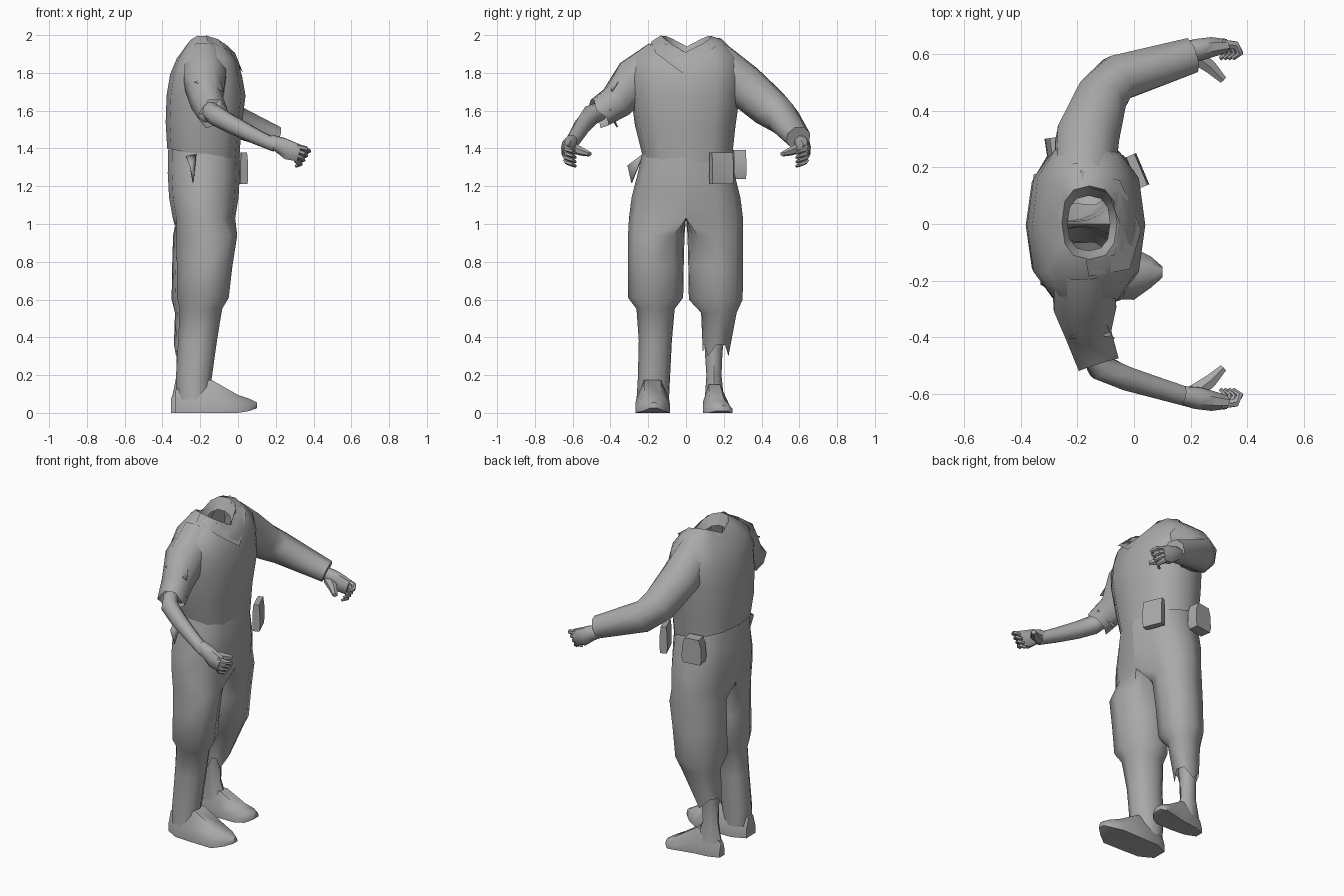
import bpy, bmesh, math
from mathutils import Vector

cloth = bpy.data.materials.new("plain_grey")
cloth.diffuse_color = (0.4, 0.4, 0.4, 1)


def finish(name, bm, angle=50):
    bmesh.ops.recalc_face_normals(bm, faces=bm.faces)
    mesh = bpy.data.meshes.new(name)
    bm.to_mesh(mesh)
    bm.free()
    mesh.materials.append(cloth)
    ob = bpy.data.objects.new(name, mesh)
    bpy.context.collection.objects.link(ob)
    bpy.ops.object.select_all(action='DESELECT')
    ob.select_set(True)
    bpy.context.view_layer.objects.active = ob
    bpy.ops.object.shade_smooth_by_angle(angle=math.radians(angle))
    return ob


def skin(name, rings, start=True, end=True, angle=50, closed=True, split=False):
    """Bridge rings of points; split leaves out faces on the middle plane."""
    bm = bmesh.new()
    rows = [[bm.verts.new(p) for p in r] for r in rings]
    n = len(rows[0])
    for a, b in zip(rows, rows[1:]):
        for i in range(n if closed else n - 1):
            j = (i + 1) % n
            quad = (a[i], a[j], b[j], b[i])
            if not (split and all(abs(v.co.y) < 1e-4 for v in quad)):
                bm.faces.new(quad)
    if start:
        bm.faces.new(rows[0])
    if end:
        bm.faces.new(rows[-1])
    return finish(name, bm, angle)


def power(v, p):
    return math.copysign(abs(v) ** p, v)


def level(x0, x1, y0, y1, zb, zf=None, peak=0.0, n=12, p=0.8):
    """Rounded ring: height zb at the back, zf at the front, raised at the sides by peak."""
    zf = zb if zf is None else zf
    pts = []
    for i in range(n):
        t = 2 * math.pi * i / n
        c, s = power(math.cos(t), p), power(math.sin(t), p)
        pts.append(((x0 + x1) / 2 + c * (x1 - x0) / 2,
                    (y0 + y1) / 2 + s * (y1 - y0) / 2,
                    zb + (zf - zb) * (c + 1) / 2 + peak * abs(s)))
    return pts


def hip(x0, x1, w, zb, zf, p=0.85):
    """Half hip ring: seven outer points, five on the middle plane."""
    pts = []
    for i in range(12):
        t = math.pi * i / 6
        c = power(math.cos(t), p) if i <= 6 else -1 + (i - 6) / 3
        s = power(math.sin(t), p) if 0 < i < 6 else 0
        pts.append(((x0 + x1) / 2 + c * (x1 - x0) / 2, s * w, zb + (zf - zb) * (c + 1) / 2))
    return pts


def leg(x0, x1, y0, y1, z, skew=0.02):
    """Leg ring (inner y0, outer y1) whose points line up with a hip ring."""
    pts = []
    for i in range(12):
        a = -40 + i * 260 / 6 if i <= 6 else 220 + (i - 6) * 100 / 6
        c, s = math.cos(math.radians(a)), math.sin(math.radians(a))
        pts.append(((x0 + x1) / 2 + c * (x1 - x0) / 2 + skew * s,
                    (y0 + y1) / 2 + s * (y1 - y0) / 2, z))
    return pts


def tube(name, path, n=8, start=True, end=True, jag=0.0):
    """Limb along (x, y, z, half width, half height) stations."""
    pts = [Vector(q[:3]) for q in path]
    rings = []
    for k, q in enumerate(path):
        d = (pts[min(k + 1, len(pts) - 1)] - pts[max(k - 1, 0)]).normalized()
        side = d.cross(Vector((0, 0, 1))).normalized()
        up = side.cross(d)
        ring = []
        for i in range(n):
            t = 2 * math.pi * (i + 0.5) / n
            v = pts[k] + side * math.cos(t) * q[3] + up * math.sin(t) * q[4]
            if jag and k == len(path) - 1:
                v += d * jag * (1 if i % 3 == 0 else -0.5)
            ring.append(v)
        rings.append(ring)
    return skin(name, rings, start, end)


def plate(name, pts, thick=0.008):
    bm = bmesh.new()
    bm.faces.new([bm.verts.new(p) for p in pts])
    ob = finish(name, bm)
    m = ob.modifiers.new("thickness", 'SOLIDIFY')
    m.thickness = thick
    return ob


# shirt with open hem and neck, folding into the collar hole
skin("shirt", [
    level(-0.375, 0.005, -0.23, 0.245, 1.40, 1.325),
    level(-0.383, 0.018, -0.27, 0.262, 1.54, 1.50),
    level(-0.378, 0.04, -0.292, 0.285, 1.68),
    level(-0.36, 0.022, -0.305, 0.295, 1.79, 1.78),
    level(-0.325, 0.0, -0.28, 0.275, 1.875, 1.86, 0.02),
    level(-0.275, -0.04, -0.16, 0.195, 1.925, 1.895, 0.065),
    level(-0.255, -0.06, -0.125, 0.135, 1.94, 1.905, 0.072),
    level(-0.235, -0.085, -0.095, 0.10, 1.89, 1.86, 0.05)], start=False, end=False)

# folded collar with a V point on the chest
fold = [(-0.19, 0.19, 1.982), (-0.05, 0.155, 1.94), (0.026, -0.02, 1.80),
        (-0.015, -0.16, 1.905), (-0.16, -0.185, 1.965)]
rim = [(-0.18, 0.135, 1.99), (-0.09, 0.11, 1.965), (-0.05, 0.0, 1.91),
       (-0.07, -0.11, 1.955), (-0.17, -0.13, 2.0)]
skin("collar", [fold, rim], start=False, end=False, closed=False)

# long sleeve
tube("long_sleeve", [
    (-0.175, 0.14, 1.855, 0.11, 0.13), (-0.165, 0.30, 1.738, 0.12, 0.12),
    (-0.12, 0.44, 1.617, 0.098, 0.108), (-0.06, 0.515, 1.56, 0.088, 0.092),
    (0.20, 0.595, 1.455, 0.068, 0.065)], start=False)

# short torn sleeve
tube("short_sleeve", [
    (-0.18, -0.13, 1.86, 0.11, 0.125), (-0.175, -0.27, 1.765, 0.12, 0.125),
    (-0.165, -0.37, 1.645, 0.088, 0.098), (-0.135, -0.465, 1.585, 0.08, 0.085)],
    start=False, end=False, jag=0.02)
plate("sleeve_tear_top", [(-0.23, -0.40, 1.75), (-0.11, -0.33, 1.79), (-0.08, -0.39, 1.70)])
plate("sleeve_tear_bottom", [(-0.22, -0.40, 1.58), (-0.15, -0.36, 1.515), (-0.07, -0.40, 1.61)])

# bare forearm
tube("bare_forearm", [
    (-0.15, -0.45, 1.60, 0.045, 0.05), (-0.12, -0.505, 1.575, 0.05, 0.055),
    (-0.03, -0.545, 1.525, 0.046, 0.05), (0.10, -0.585, 1.46, 0.04, 0.042),
    (0.20, -0.615, 1.415, 0.036, 0.036)], start=False, end=False)

# hands with curled fingers
for s, side in ((1, "left"), (-1, "right")):
    tube(side + "_palm", [
        (0.17, s * 0.605, 1.44, 0.034, 0.036), (0.22, s * 0.615, 1.42, 0.042, 0.045),
        (0.27, s * 0.625, 1.39, 0.038, 0.055), (0.325, s * 0.63, 1.375, 0.026, 0.048)],
        start=False)
    tube(side + "_thumb", [
        (0.21, s * 0.60, 1.405, 0.034, 0.03), (0.27, s * 0.555, 1.385, 0.026, 0.023),
        (0.315, s * 0.51, 1.37, 0.015, 0.013)], n=6, start=False)
    for i in range(4):
        z = 1.41 - i * 0.023
        x = 0.375 - i * 0.015
        tube(f"{side}_finger_{i + 1}", [
            (0.31, s * 0.638, z, 0.017, 0.015), (x - 0.015, s * 0.632, z - 0.012, 0.016, 0.014),
            (x, s * 0.605, z - 0.025, 0.013, 0.012),
            (x - 0.025, s * 0.585, z - 0.035, 0.008, 0.008)], n=6, start=False)

# trousers: each half runs from the waist down one leg
hips = [hip(-0.37, 0.005, 0.23, 1.395, 1.375), hip(-0.372, 0.01, 0.255, 1.27, 1.27),
        hip(-0.365, 0.003, 0.288, 1.14, 1.14), hip(-0.345, -0.015, 0.302, 1.03, 1.03)]
torn = [leg(-0.345, -0.035, 0.008, 0.302, 0.94), leg(-0.35, -0.06, 0.012, 0.302, 0.78),
        leg(-0.353, -0.08, 0.015, 0.30, 0.60), leg(-0.335, -0.115, 0.08, 0.268, 0.53),
        [(x, y, z + (0.02 if i % 3 else -0.04))
         for i, (x, y, z) in enumerate(leg(-0.34, -0.18, 0.09, 0.225, 0.34, 0.01))]]
boot = [leg(-0.33, -0.005, 0.008, 0.307, 0.94), leg(-0.325, -0.03, 0.012, 0.307, 0.78),
        leg(-0.325, -0.05, 0.015, 0.307, 0.61), leg(-0.31, -0.085, 0.06, 0.262, 0.55),
        leg(-0.318, -0.112, 0.075, 0.25, 0.38, 0.01), leg(-0.33, -0.14, 0.085, 0.255, 0.18, 0.01),
        leg(-0.325, -0.15, 0.09, 0.262, 0.07, 0.01)]
skin("torn_trouser_half", hips + torn, False, False, split=True)
mirrored = [[(x, -y, z) for x, y, z in r] for r in hips + boot]
skin("booted_trouser_half", mirrored, False, False, split=True)

# bare shin
skin("bare_shin", [
    level(-0.33, -0.215, 0.095, 0.205, 0.42, n=8, p=1),
    level(-0.325, -0.225, 0.10, 0.193, 0.32, n=8, p=1),
    level(-0.325, -0.225, 0.108, 0.188, 0.20, n=8, p=1),
    level(-0.35, -0.18, 0.10, 0.20, 0.08, n=8, p=1)], False, False)


def foot(name, sections):
    """Foot from (x, y0, y1, top, sole) sections."""
    rings = []
    for x, y0, y1, top, sole in sections:
        w = (y1 - y0) * 0.25
        mid = sole + (top - sole) * 0.4
        rings.append([(x, y0, sole), (x, y0, mid), (x, y0 + w, top),
                      (x, y1 - w, top), (x, y1, mid), (x, y1, sole)])
    skin(name, rings)


foot("boot_foot", [(-0.33, -0.215, -0.125, 0.12, 0), (-0.25, -0.26, -0.09, 0.16, 0),
                   (-0.14, -0.265, -0.088, 0.175, 0), (0.0, -0.268, -0.085, 0.095, 0),
                   (0.06, -0.225, -0.115, 0.075, 0.01), (0.10, -0.19, -0.15, 0.055, 0.025)])
foot("bare_foot", [(-0.355, 0.125, 0.175, 0.08, 0), (-0.29, 0.098, 0.20, 0.15, 0),
                   (-0.20, 0.09, 0.21, 0.15, 0), (-0.09, 0.09, 0.235, 0.08, 0),
                   (-0.04, 0.12, 0.245, 0.055, 0), (-0.012, 0.16, 0.22, 0.04, 0.01)])


# belt pouches with a bulging body, and a cloth strip at the hip
def pouch(name, centre, sx, sy, sz, turn):
    rings = []
    for h, k in ((-0.5, 0.85), (-0.3, 1.0), (0.2, 0.95), (0.5, 0.7)):
        ring = []
        for a, b in ((1, 1), (-1, 1), (-1, -1), (1, -1)):
            x, y = a * sx / 2 * k, b * sy / 2
            c, s = math.cos(turn), math.sin(turn)
            ring.append(Vector(centre) + Vector((x * c - y * s, x * s + y * c, h * sz)))
        rings.append(ring)
    skin(name, rings, angle=30)


pouch("front_pouch", (0.01, 0.187, 1.295), 0.045, 0.12, 0.165, 0.4)
pouch("side_pouch", (-0.25, 0.278, 1.315), 0.125, 0.065, 0.155, 0.15)
plate("hip_cloth", [(-0.27, -0.23, 1.36), (-0.22, -0.23, 1.37), (-0.235, -0.29, 1.22),
                    (-0.25, -0.31, 1.31)])
